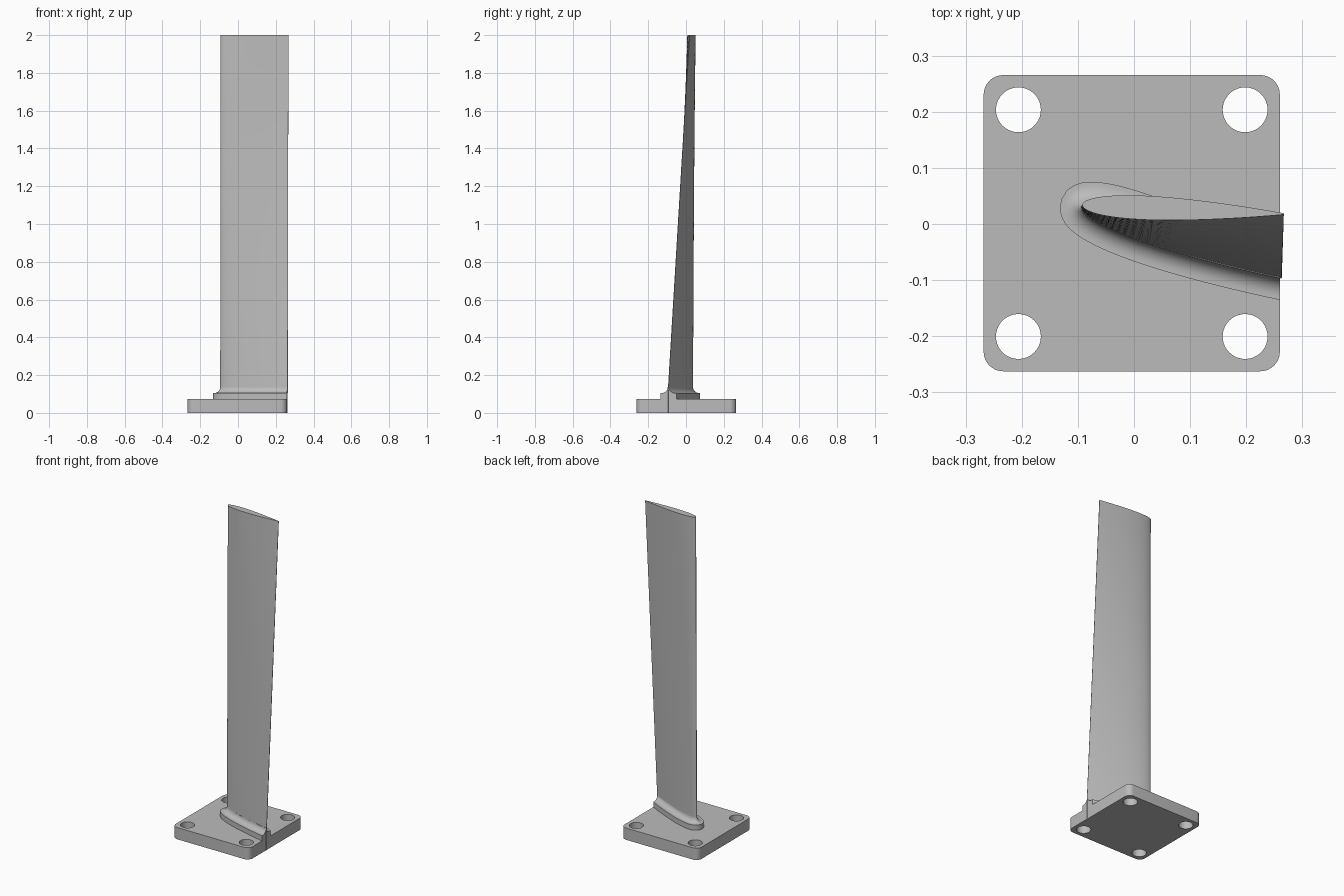
import bpy, bmesh, math
from mathutils import Vector

if "Cube" in bpy.data.objects:
    bpy.data.objects.remove(bpy.data.objects["Cube"], do_unlink=True)

grey = bpy.data.materials.new("plain grey")
grey.use_nodes = True
grey.diffuse_color = (0.5, 0.5, 0.5, 1)
grey.node_tree.nodes["Principled BSDF"].inputs["Base Color"].default_value = (0.5, 0.5, 0.5, 1)

PLATE_TOP, FOOT_TOP, FILLET_TOP, TIP = 0.073, 0.105, 0.137, 2.0
PLATE_RIGHT = 0.26
ROOT = (Vector((-0.094, 0.031)), Vector((0.263, -0.096)))   # leading, trailing
END = (Vector((-0.092, 0.034)), Vector((0.267, 0.018)))
STEPS = 28


def finish(obj, angle=30):
    obj.data.materials.clear()
    obj.data.materials.append(grey)
    bpy.ops.object.select_all(action='DESELECT')
    obj.select_set(True)
    bpy.context.view_layer.objects.active = obj
    bpy.ops.object.shade_smooth_by_angle(angle=math.radians(angle))


def half_thickness(t):
    """Symmetric wing section, as a fraction of its chord."""
    return 0.6 * (0.2969 * math.sqrt(t) - 0.126 * t - 0.3516 * t**2
                  + 0.2843 * t**3 - 0.1036 * t**4)


def section(lead, trail, thick=0.117):
    """Closed outline: upper trailing edge, nose, lower trailing edge."""
    chord = trail - lead
    side = Vector((-chord.y, chord.x))
    pts = []
    for i in range(-STEPS, STEPS + 1):
        t = 1 - math.cos(math.pi / 2 * abs(i) / STEPS)
        w = half_thickness(t) * thick / 0.12 + 0.003 * t
        pts.append(lead + chord * t - side * w * (1 if i > 0 else -1))
    return pts


def offset_section(distance):
    """Root outline pushed outwards and run on past the trailing edge."""
    pts = section(*ROOT)
    out = []
    for i, p in enumerate(pts):
        d = (pts[min(i + 1, len(pts) - 1)] - pts[max(i - 1, 0)]).normalized()
        out.append(p + Vector((d.y, -d.x)) * distance)
    run = (ROOT[1] - ROOT[0]).normalized() * 0.06
    return [out[0] + run] + out + [out[-1] + run]


def loft(name, rings, cut_x=None):
    """Skin a stack of (outline, height) rings and cap both ends."""
    bm = bmesh.new()
    loops = [[bm.verts.new((p.x, p.y, z)) for p in pts] for pts, z in rings]
    n = len(loops[0])
    for a, b in zip(loops, loops[1:]):
        for i in range(n):
            j = (i + 1) % n
            bm.faces.new((a[i], a[j], b[j], b[i]))
    bm.faces.new(loops[0][::-1])
    bm.faces.new(loops[-1])
    if cut_x is not None:
        cut = bmesh.ops.bisect_plane(bm, geom=bm.verts[:] + bm.edges[:] + bm.faces[:],
                                     plane_co=(cut_x, 0, 0), plane_no=(1, 0, 0), clear_outer=True)
        edges = [e for e in cut["geom_cut"] if isinstance(e, bmesh.types.BMEdge)]
        bmesh.ops.holes_fill(bm, edges=edges, sides=0)
    bmesh.ops.recalc_face_normals(bm, faces=bm.faces[:])
    mesh = bpy.data.meshes.new(name)
    bm.to_mesh(mesh)
    bm.free()
    obj = bpy.data.objects.new(name, mesh)
    bpy.context.collection.objects.link(obj)
    finish(obj)


def arc(cx, cy, r, start, sweep, n):
    return [(cx + r * math.cos(start + sweep * i / n),
             cy + r * math.sin(start + sweep * i / n)) for i in range(n + 1)]


# Base plate with rounded corners and four bolt holes
curve = bpy.data.curves.new("base_plate", 'CURVE')
curve.dimensions = '2D'
curve.fill_mode = 'BOTH'
curve.extrude = PLATE_TOP / 2
half, radius = 0.264, 0.035
outlines = [[]]
for k, (sx, sy) in enumerate(((1, 1), (-1, 1), (-1, -1), (1, -1))):
    outlines[0] += arc(sx * (half - radius), sy * (half - radius), radius,
                       k * math.pi / 2, math.pi / 2, 8)
    outlines.append(arc(sx * 0.202, sy * 0.202, 0.04, 0, math.tau, 40)[:-1])
for pts in outlines:
    spline = curve.splines.new('POLY')
    spline.points.add(len(pts) - 1)
    for point, (x, y) in zip(spline.points, pts):
        point.co = (x, y, 0, 1)
    spline.use_cyclic_u = True
plate = bpy.data.objects.new("base_plate", curve)
plate.location = (PLATE_RIGHT - half, 0.0015, PLATE_TOP / 2)
bpy.context.collection.objects.link(plate)
bpy.ops.object.select_all(action='DESELECT')
plate.select_set(True)
bpy.context.view_layer.objects.active = plate
bpy.ops.object.convert(target='MESH')
plate = bpy.context.object
bm = bmesh.new()
bm.from_mesh(plate.data)
bmesh.ops.remove_doubles(bm, verts=bm.verts[:], dist=0.0001)
bmesh.ops.recalc_face_normals(bm, faces=bm.faces[:])
bm.to_mesh(plate.data)
bm.free()
finish(plate)

# Foot pad with a concave fillet running up to the blade
rings = [(offset_section(0.038), PLATE_TOP - 0.003), (offset_section(0.038), FOOT_TOP)]
for i in range(9):
    a = math.pi / 2 * i / 8
    rings.append((offset_section(0.032 * (1 - math.sin(a))),
                  FOOT_TOP + (FILLET_TOP - FOOT_TOP) * (1 - math.cos(a))))
loft("blade_foot", rings, cut_x=PLATE_RIGHT)

# Twisted blade, straight through the foot and then untwisting to the tip
rings = [(section(*ROOT), 0.0)]
for i in range(25):
    f = i / 24
    rings.append((section(ROOT[0].lerp(END[0], f), ROOT[1].lerp(END[1], f)),
                  FOOT_TOP + (TIP - FOOT_TOP) * f))
loft("blade", rings)
